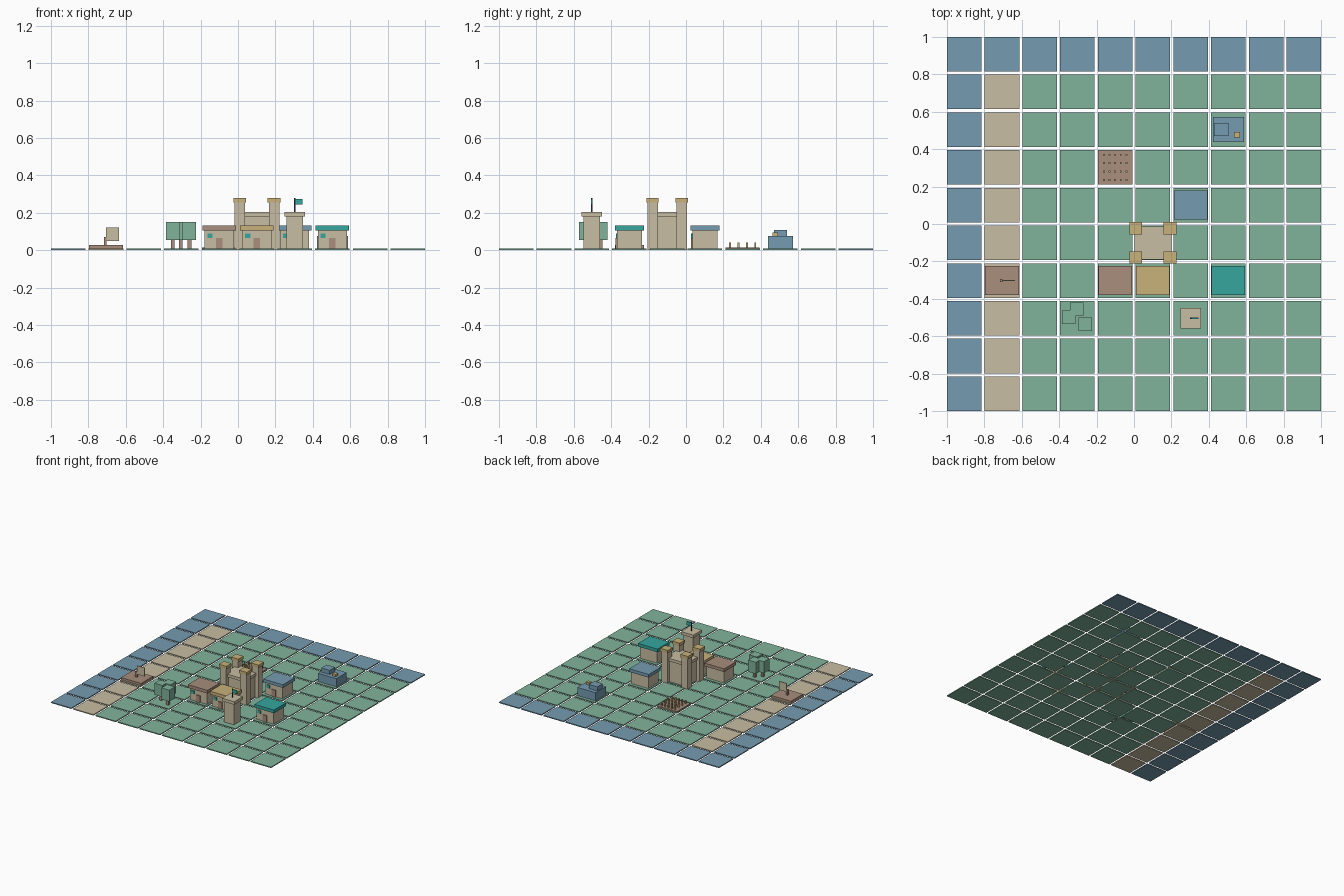
import bpy
import bmesh
from mathutils import Matrix, Vector

cube = bpy.data.objects.get("Cube")
if cube:
    bpy.data.objects.remove(cube, do_unlink=True)


def material(name, *rgb):
    # screen values converted to linear
    lin = [((c / 255 + 0.055) / 1.055) ** 2.4 for c in rgb] + [1]
    mat = bpy.data.materials.new(name)
    mat.use_nodes = True
    mat.diffuse_color = lin
    mat.node_tree.nodes["Principled BSDF"].inputs["Base Color"].default_value = lin
    return mat


GREEN = material("grass green", 128, 180, 155)
BLUE = material("water blue", 117, 156, 177)
SAND = material("sand stone", 201, 190, 163)
BROWN = material("earth brown", 168, 142, 124)
GOLD = material("straw gold", 201, 178, 122)
TEAL = material("teal", 53, 166, 158)
NAVY = material("dark navy", 40, 56, 72)


def boxes(name, mat, size, spots):
    """One object of equal boxes, each spot being the centre of a box's base."""
    bm = bmesh.new()
    for x, y, z in spots:
        place = Matrix.Translation((x, y, z + size[2] / 2)) @ Matrix.Diagonal((*size, 1))
        bmesh.ops.create_cube(bm, size=1, matrix=place)
    mesh = bpy.data.meshes.new(name)
    bm.to_mesh(mesh)
    bm.free()
    mesh.materials.append(mat)
    obj = bpy.data.objects.new(name, mesh)
    bpy.context.collection.objects.link(obj)
    return obj


def cell(col, row):
    """Centre of a tile, counted from the front right corner."""
    return Vector((-0.9075 + col * 0.2017, -0.9075 + row * 0.2017, 0))


def around(c, dx, dy, z):
    return [(c.x + sx * dx, c.y + sy * dy, z) for sx in (-1, 1) for sy in (-1, 1)]


TILE = 0.008
BASE = 0.002

# Ground tiles: water along two edges, then a beach, then grass
ground = {"water_tiles": (BLUE, []), "beach_tiles": (SAND, []), "grass_tiles": (GREEN, [])}
for col in range(10):
    for row in range(10):
        kind = "water_tiles" if col == 0 or row == 9 else "beach_tiles" if col == 1 else "grass_tiles"
        ground[kind][1].append(cell(col, row))
for name, (mat, spots) in ground.items():
    boxes(name, mat, (0.185, 0.185, TILE), spots)


# Houses
def house(name, c, roof):
    boxes(name + "_walls", SAND, (0.156, 0.134, 0.105), [(c.x, c.y, BASE)])
    boxes(name + "_roof", roof, (0.178, 0.156, 0.026), [(c.x, c.y, 0.105)])
    front = c.y - 0.067
    boxes(name + "_door", BROWN, (0.035, 0.009, 0.058), [(c.x, front - 0.003, 0.006)])
    boxes(name + "_window", TEAL, (0.027, 0.008, 0.025), [(c.x - 0.049, front - 0.002, 0.065)])


house("brown_house", cell(4, 3), BROWN)
house("gold_house", cell(5, 3), GOLD)
house("teal_house", cell(7, 3), TEAL)
house("blue_house", cell(6, 5), BLUE)

# Castle
c = cell(5, 4)
boxes("castle_keep", SAND, (0.178, 0.156, 0.18), [(c.x, c.y, BASE)])
boxes("castle_parapet", SAND, (0.197, 0.176, 0.024), [(c.x, c.y, 0.18)])
boxes("castle_towers", SAND, (0.056, 0.056, 0.254), around(c, 0.092, 0.078, BASE))
boxes("castle_tower_caps", GOLD, (0.068, 0.066, 0.024), around(c, 0.092, 0.078, 0.254))
boxes("castle_gate", BROWN, (0.05, 0.009, 0.08), [(c.x, c.y - 0.081, 0.006)])

# Watchtower with flag
c = cell(6, 2)
boxes("watchtower_shaft", SAND, (0.088, 0.088, 0.18), [(c.x, c.y, BASE)])
boxes("watchtower_top", SAND, (0.11, 0.11, 0.025), [(c.x, c.y, 0.18)])
boxes("flag_pole", NAVY, (0.007, 0.007, 0.075), [(c.x, c.y, 0.203)])
boxes("flag", TEAL, (0.04, 0.006, 0.03), [(c.x + 0.022, c.y, 0.243)])

# Grove
c = cell(3, 2)
trees = [c + Vector(d) for d in ((-0.046, 0.005, 0), (-0.003, 0.048, 0), (0.043, -0.033, 0))]
boxes("tree_trunks", BROWN, (0.02, 0.02, 0.056), [(t.x, t.y, BASE) for t in trees])
boxes("tree_crowns", GREEN, (0.072, 0.072, 0.095), [(t.x, t.y, 0.055) for t in trees])

# Field with crops
c = cell(4, 6)
boxes("field_soil", BROWN, (0.181, 0.181, 0.013), [(c.x, c.y, BASE)])
boxes("crops", GOLD, (0.01, 0.01, 0.03),
      [(c.x + 0.03 * (i - 2), c.y + 0.045 * (j - 1.5), 0.01) for i in range(5) for j in range(4)])

# Raft on the beach
c = cell(1, 3)
boxes("raft_deck", BROWN, (0.183, 0.156, 0.025), [(c.x, c.y, BASE)])
boxes("raft_mast", BROWN, (0.015, 0.015, 0.046), [(c.x - 0.004, c.y, 0.025)])
boxes("raft_sail", SAND, (0.07, 0.007, 0.07), [(c.x + 0.035, c.y, 0.05)])

# Quarry rock with a nugget
c = cell(7, 7)
boxes("quarry_rock", BLUE, (0.166, 0.134, 0.073), [(c.x, c.y, BASE)])
boxes("quarry_boulder", BLUE, (0.076, 0.07, 0.036), [(c.x - 0.038, c.y, 0.073)])
boxes("quarry_nugget", GOLD, (0.03, 0.03, 0.022), [(c.x + 0.046, c.y - 0.028, 0.073)])
